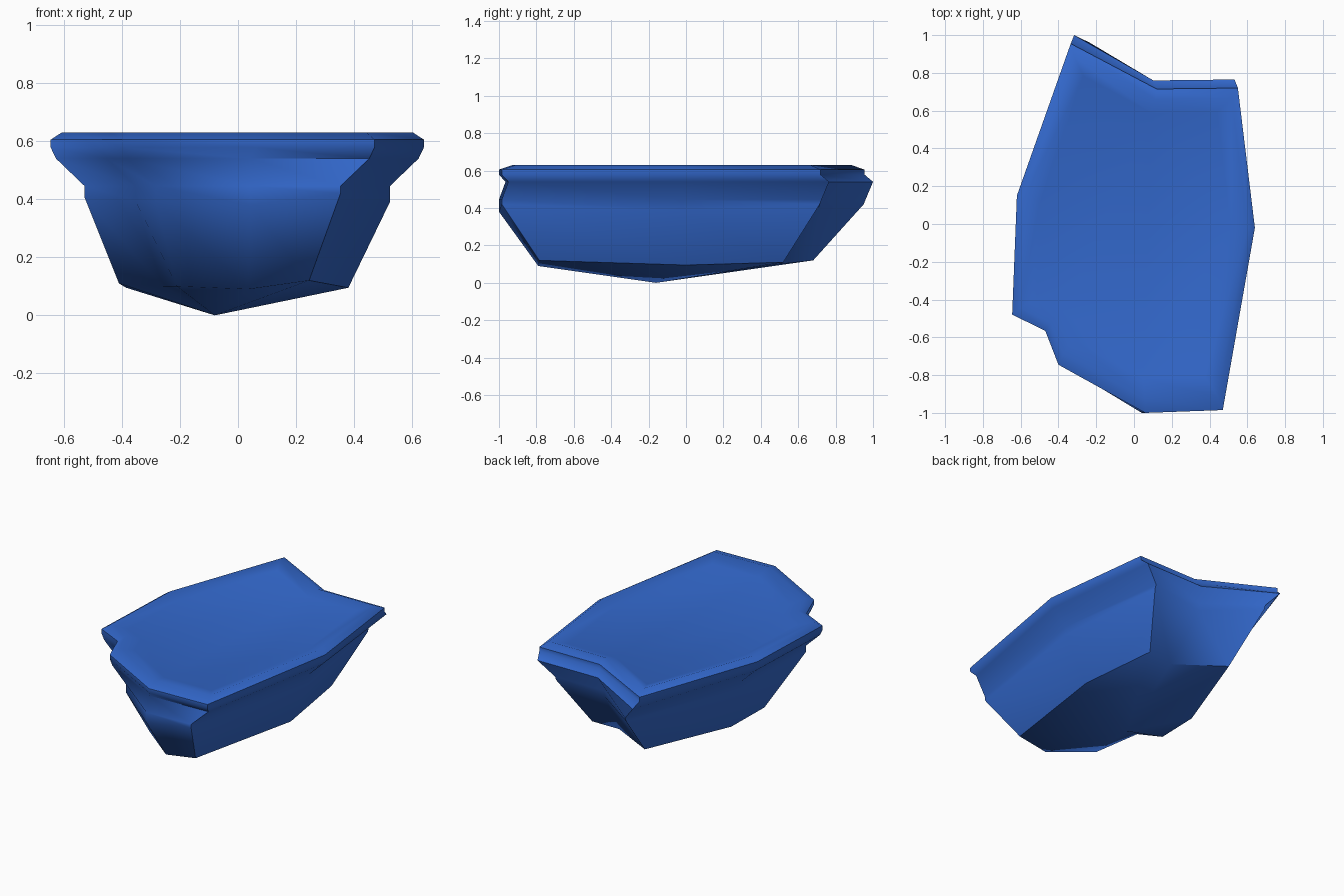
import bpy
import bmesh
import math

cube = bpy.data.objects.get("Cube")
if cube:
    bpy.data.objects.remove(cube)

# Colour of the whole rock
blue = bpy.data.materials.new("deep blue")
blue.use_nodes = True
colour = (0.033, 0.14, 0.61, 1)
blue.diffuse_color = colour
blue.node_tree.nodes["Principled BSDF"].inputs["Base Color"].default_value = colour

# Rim outline, counter-clockwise from the front right corner
rim = [(0.47, -0.985), (0.64, -0.02), (0.55, 0.72), (0.12, 0.715), (-0.335, 0.955),
       (-0.62, 0.15), (-0.645, -0.48), (-0.47, -0.565), (-0.40, -0.745), (0.06, -1.0)]

# Lower edge of the belt: its heights dip and rise around the outline
belt_heights = [0.42, 0.39, 0.42, 0.40, 0.42, 0.40, 0.405, 0.395, 0.39, 0.38]

# Crown of the underside, just above the lowest point
keel = [(0.245, -0.785, 0.12), (0.38, 0.0, 0.095), (0.31, 0.52, 0.11), (0.13, 0.50, 0.10),
        (-0.18, 0.68, 0.12), (-0.385, 0.085, 0.095), (-0.41, -0.22, 0.11),
        (-0.26, -0.28, 0.10), (-0.21, -0.605, 0.10), (0.035, -0.79, 0.09)]


def narrowed(inset, front, back):
    """Pull the outline in sideways and move its front and back ends."""
    ring = []
    for x, y in rim:
        step = math.copysign(min(inset, abs(x) * 0.3), x)
        shift = back if y > 0.5 else front if y < -0.9 else 0
        ring.append((x - step, y + shift))
    return ring


def scaled(sx, sy):
    return [(x * sx, y * sy) for x, y in rim]


def level(outline, z):
    return [(x, y, z) for x, y in outline]


waist = narrowed(0.117, 0, 0.005)
rings = [
    level(scaled(0.80, 0.82), 0.605),             # floor of the shallow dish
    level(scaled(0.94, 0.925), 0.63),             # lip
    level(rim, 0.605),                            # rim upper edge
    level(rim, 0.578),                            # rim lower edge
    level(narrowed(0.018, 0.035, 0.045), 0.54),   # groove
    level(waist, 0.445),                          # belt upper edge
    [(x, y - (0.01 if y > 0.5 else 0), z) for (x, y), z in zip(waist, belt_heights)],
    keel,
]

# Skin the rings, cap the top and close the underside to a point
bm = bmesh.new()
loops = [[bm.verts.new(p) for p in ring] for ring in rings]
count = len(rim)
for upper, lower in zip(loops, loops[1:]):
    for i in range(count):
        j = (i + 1) % count
        bm.faces.new((upper[i], lower[i], lower[j], upper[j]))
bm.faces.new(loops[0])
tip = bm.verts.new((-0.08, -0.16, 0))
for i in range(count):
    bm.faces.new((loops[-1][i], tip, loops[-1][(i + 1) % count]))
bmesh.ops.recalc_face_normals(bm, faces=bm.faces)

mesh = bpy.data.meshes.new("rock_slab")
bm.to_mesh(mesh)
bm.free()
mesh.materials.append(blue)
rock = bpy.data.objects.new("rock_slab", mesh)
bpy.context.collection.objects.link(rock)

# Smooth shading that keeps the rim and belt edges crisp
bpy.ops.object.select_all(action="DESELECT")
rock.select_set(True)
bpy.context.view_layer.objects.active = rock
bpy.ops.object.shade_smooth_by_angle(angle=math.radians(50))
